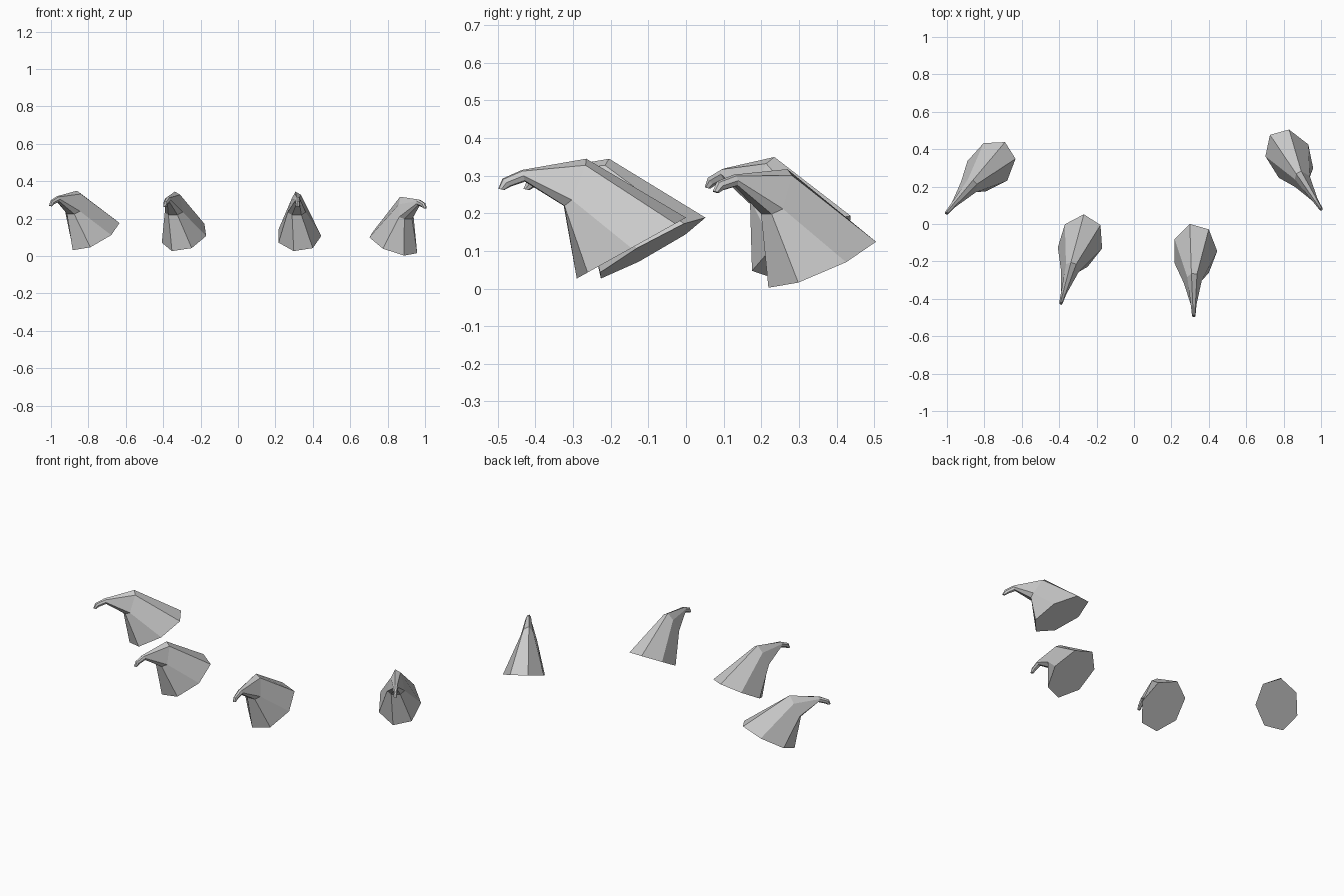
import bpy, bmesh, math
from mathutils import Vector, Matrix

if "Cube" in bpy.data.objects:
    bpy.data.objects.remove(bpy.data.objects["Cube"])

N = 7


def ring(center, half_width, up):
    """Seven-sided loop: half_width along x, up is its (y, z) half axis."""
    pts = []
    for k in range(N):
        a = 2 * math.pi * k / N
        s, t = math.cos(a), math.sin(a)
        pts.append(Vector((center[0] + half_width * s,
                           center[1] + up[0] * t,
                           center[2] + up[1] * t)))
    return pts


# Sections from the tilted stump to the hooked tip
knuckle = [(0.037, -0.158, 0.128), (0.012, -0.122, 0.220), (-0.018, -0.120, 0.2375),
           (-0.040, -0.138, 0.195), (-0.060, -0.168, 0.125), (-0.036, -0.180, 0.1125),
           (0.014, -0.178, 0.1125)]
sections = [
    ring((0, 0, 0), 0.12, (0.149, 0.083)),
    [Vector(p) for p in knuckle],
    ring((-0.007, -0.287, 0.192), 0.016, (-0.004, 0.016)),
    ring((-0.006, -0.332, 0.174), 0.011, (-0.011, 0.011)),
    ring((-0.005, -0.346, 0.156), 0.009, (-0.008, 0.002)),
]


def make_claw(name, loc, yaw, pitch):
    bm = bmesh.new()
    loops = [[bm.verts.new(p) for p in sec] for sec in sections]
    for a, b in zip(loops, loops[1:]):
        for i in range(N):
            j = (i + 1) % N
            bm.faces.new((a[i], a[j], b[j], b[i]))
    bm.faces.new(loops[0])
    bm.faces.new(loops[-1])
    bmesh.ops.recalc_face_normals(bm, faces=bm.faces)
    mesh = bpy.data.meshes.new(name)
    bm.to_mesh(mesh)
    bm.free()
    obj = bpy.data.objects.new(name, mesh)
    obj.matrix_world = (Matrix.Translation(loc)
                        @ Matrix.Rotation(math.radians(yaw), 4, 'Z')
                        @ Matrix.Rotation(math.radians(pitch), 4, 'X'))
    bpy.context.collection.objects.link(obj)


# Four claws fanned out along an arc
make_claw("claw_outer_left", (-0.767, 0.312, 0.112), -42, 0)
make_claw("claw_inner_left", (-0.285, -0.095, 0.1075), -17, 0)
make_claw("claw_inner_right", (0.325, -0.145, 0.1075), 0, 0)
make_claw("claw_outer_right", (0.83, 0.362, 0.07), 32, -5.1)
